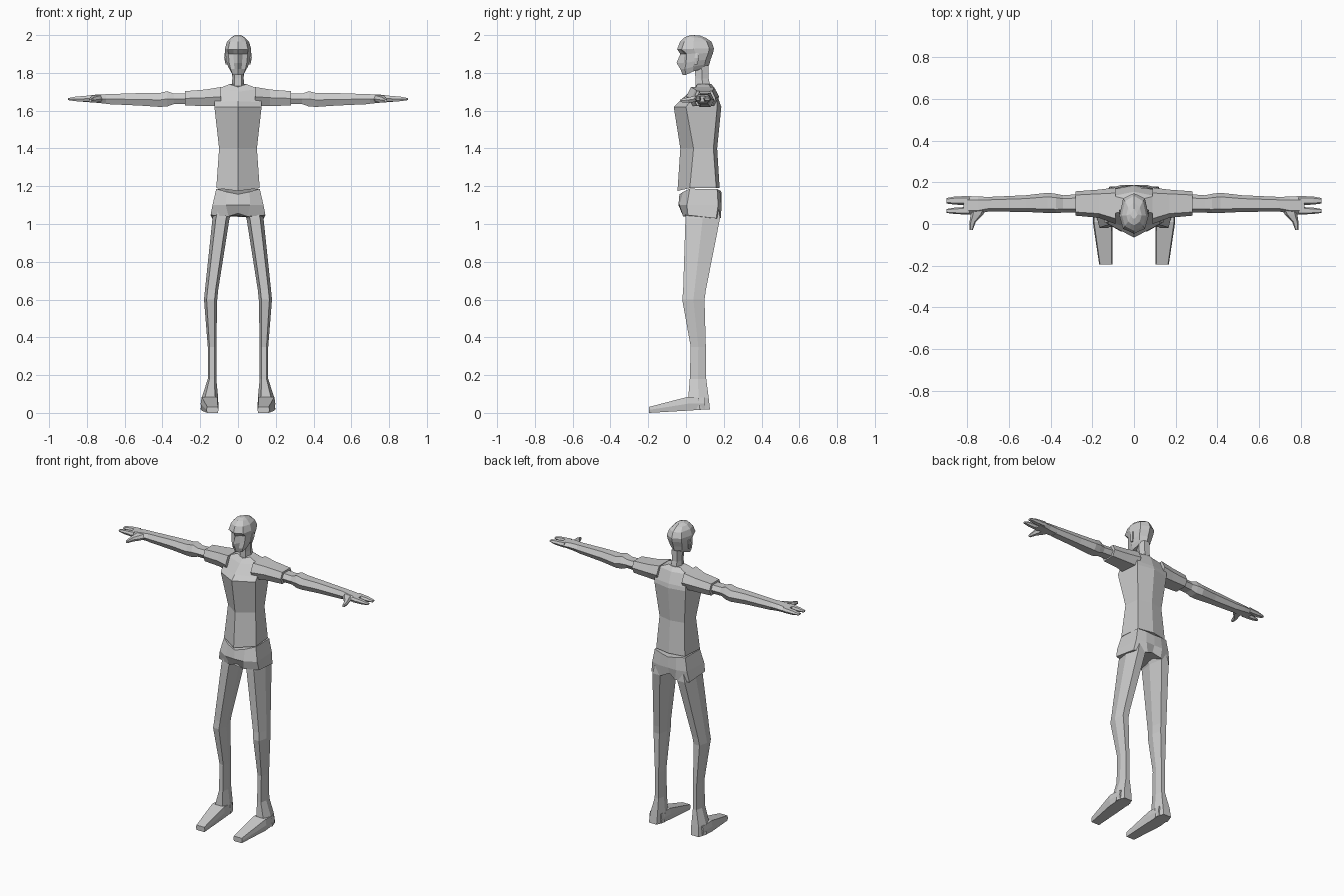
import bpy, bmesh


def loft(name, rings, mirror=False):
    """Skin a list of equal-length point rings, cap both ends."""
    bm = bmesh.new()
    rows = [[bm.verts.new(p) for p in r] for r in rings]
    n = len(rows[0])
    for a, b in zip(rows, rows[1:]):
        for i in range(n):
            j = (i + 1) % n
            bm.faces.new((a[i], a[j], b[j], b[i]))
    bm.faces.new(rows[0])
    bm.faces.new(rows[-1])
    bmesh.ops.recalc_face_normals(bm, faces=bm.faces[:])
    me = bpy.data.meshes.new(name)
    bm.to_mesh(me)
    bm.free()
    ob = bpy.data.objects.new(name, me)
    bpy.context.collection.objects.link(ob)
    if mirror:
        m = ob.modifiers.new("mirror", 'MIRROR')
        m.use_mirror_merge = False
    return ob


def sym(half):
    """Complete a half ring (x >= 0) across the centre plane."""
    return half + [(-x, y, z) for x, y, z in reversed(half) if x > 0]


def hexa(axis, pos, a0, a1, b0, b1, k=0.2):
    """Six-sided section across an axis, filling the given extents."""
    d, m = (a1 - a0) * k, (b0 + b1) / 2
    pts = [(a0, m), (a0 + d, b0), (a1 - d, b0), (a1, m), (a1 - d, b1), (a0 + d, b1)]
    put = {'x': lambda a, b: (pos, a, b), 'y': lambda a, b: (a, pos, b),
           'z': lambda a, b: (a, b, pos)}[axis]
    return [put(a, b) for a, b in pts]


def limb(name, axis, sections, k=0.2):
    return loft(name, [hexa(axis, *s, k=k) for s in sections], mirror=True)


# shirt body: z side, z front, half width, front, side front, back corner, back
shirt = [(1.19, 1.175, .115, -.045, .02, .16, .178),
         (1.40, 1.40, .100, -.03, .04, .145, .165),
         (1.62, 1.62, .125, -.065, .0, .165, .187),
         (1.645, 1.65, .125, -.035, .02, .165, .178),
         (1.715, 1.70, .110, .02, .05, .135, .155),
         (1.74, 1.725, .045, .045, .06, .12, .135)]
loft("shirt_body", [sym([(0, f, zf), (w, s, z), (w * .9, c, z), (0, b, z)])
                    for z, zf, w, f, s, c, b in shirt])

# sleeves
limb("sleeve", 'x', [(.09, .0, .175, 1.623, 1.725), (.17, .03, .165, 1.625, 1.712),
                     (.28, .04, .157, 1.627, 1.703)], k=.15)

# neck
loft("neck", [hexa('z', 1.70, -.035, .035, .05, .135), hexa('z', 1.77, -.03, .03, .05, .12),
              hexa('z', 1.84, -.033, .033, .045, .12)])

# head: front z, back z, nose line, cheek line, half width, back
head = [(1.79, 1.825, -.018, -.012, .038, .112),
        (1.82, 1.845, -.03, -.018, .052, .124),
        (1.853, 1.87, -.050, -.012, .062, .130),
        (1.90, 1.905, -.030, -.008, .068, .143),
        (1.925, 1.93, -.047, -.035, .070, .148),
        (1.965, 1.965, -.032, -.022, .058, .135),
        (1.99, 1.985, -.005, .0, .037, .105),
        (2.0, 1.997, .025, .028, .018, .075)]
rings = []
for zf, zb, f, c, w, b in head:
    m = c + (b - c) * .4
    zm = zf + (zb - zf) * .5
    rings.append(sym([(0, f, zf), (w * .35, c, zf), (w * .75, c + .012, zf), (w, m, zm),
                      (w * .75, b - .025, zb), (0, b, zb)]))
loft("head", rings)

# ears
limb("ear", 'z', [(1.845, .055, .066, .045, .06), (1.88, .06, .073, .045, .07),
                  (1.905, .06, .071, .05, .07)])

# shorts with a raised crotch
loft("shorts", [sym(h) for h in (
    [(0, -.035, 1.157), (.06, -.015, 1.17), (.115, .02, 1.187),
     (.11, .165, 1.185), (.055, .18, 1.178), (0, .187, 1.17)],
    [(0, -.04, 1.10), (.065, -.035, 1.10), (.135, .005, 1.10),
     (.125, .17, 1.10), (.06, .188, 1.10), (0, .187, 1.10)],
    [(0, -.01, 1.057), (.05, -.015, 1.04), (.145, .01, 1.047),
     (.137, .16, 1.03), (.05, .185, 1.033), (0, .17, 1.057)])])

# legs down to the heels
limb("leg", 'z', [(1.08, .02, .125, .0, .175), (1.03, .045, .135, -.003, .18),
                  (.65, .105, .175, -.015, .105), (.60, .11, .18, -.02, .098),
                  (.35, .115, .16, .025, .105), (.18, .115, .16, .02, .107),
                  (.08, .105, .192, .012, .12), (.018, .105, .198, .02, .127)])

# feet
limb("foot", 'y', [(.10, .105, .195, .018, .08), (.01, .103, .198, .012, .085),
                   (-.195, .103, .167, .0, .032)], k=.06)

# arms
limb("arm", 'x', [(.24, .055, .145, 1.635, 1.692), (.34, .055, .138, 1.635, 1.69),
                  (.375, .052, .145, 1.622, 1.703), (.415, .053, .15, 1.62, 1.693),
                  (.52, .058, .138, 1.627, 1.693), (.70, .06, .13, 1.635, 1.687)])

# hands: palm, two finger groups and thumb
limb("palm", 'x', [(.70, .06, .13, 1.637, 1.687), (.75, .048, .132, 1.642, 1.685),
                   (.82, .045, .135, 1.647, 1.677)])
for tag, y0, y1 in (("front", .045, .082), ("back", .09, .135)):
    limb(tag + "_fingers", 'x', [(.79, y0, y1, 1.648, 1.68), (.86, y0 + .003, y1 - .003, 1.65, 1.674),
                                 (.90, y0 + .008, y1 - .01, 1.656, 1.666)])
limb("thumb", 'y', [(.07, .71, .785, 1.645, 1.682), (.045, .725, .785, 1.645, 1.678),
                    (.01, .76, .79, 1.643, 1.67), (-.03, .775, .79, 1.645, 1.66)])
